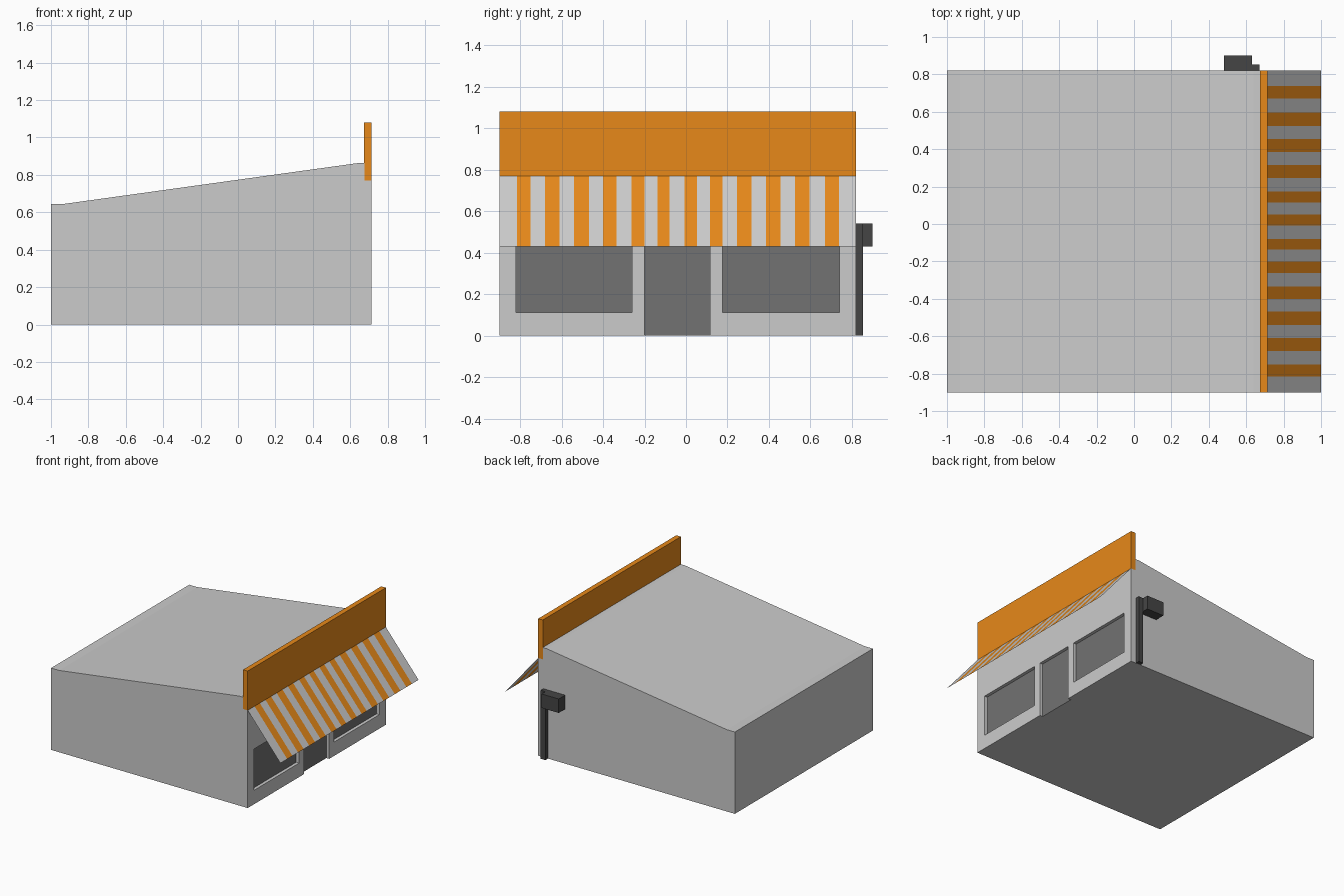
import bpy, bmesh

if "Cube" in bpy.data.objects:
    bpy.data.objects.remove(bpy.data.objects["Cube"])

Y0, Y1 = -0.90, 0.82      # building depth range
WALL_X = 0.715            # shop front plane
RECESS_X = 0.69           # back of door and window recesses


def material(name, rgb):
    m = bpy.data.materials.new(name)
    m.diffuse_color = (*rgb, 1)
    m.use_nodes = True
    m.node_tree.nodes["Principled BSDF"].inputs["Base Color"].default_value = m.diffuse_color
    return m


def finish(name, bm, mats=()):
    me = bpy.data.meshes.new(name)
    bm.to_mesh(me)
    bm.free()
    ob = bpy.data.objects.new(name, me)
    bpy.context.collection.objects.link(ob)
    for m in mats:
        me.materials.append(m)
    return ob


def prism(name, profile, y0, y1, mats=()):
    """Extrude an x-z profile along y."""
    bm = bmesh.new()
    face = bm.faces.new([bm.verts.new((x, y0, z)) for x, z in profile])
    ext = bmesh.ops.extrude_face_region(bm, geom=[face])
    for v in ext["geom"]:
        if isinstance(v, bmesh.types.BMVert):
            v.co.y = y1
    bmesh.ops.recalc_face_normals(bm, faces=bm.faces)
    return finish(name, bm, mats)


def box(name, x, y, z, mats=()):
    return prism(name, [(x[0], z[0]), (x[1], z[0]), (x[1], z[1]), (x[0], z[1])], *y, mats)


orange = material("orange", (0.80, 0.25, 0.01))
grey = material("light_grey", (0.8, 0.8, 0.8))
glass = material("dark_glass", (0.17, 0.17, 0.17))
dark = material("dark_metal", (0.06, 0.06, 0.06))

# Building with a sloping roof and a notch for the sign
body = prism("building", [(-1, 0), (WALL_X, 0), (WALL_X, 0.77), (0.675, 0.77),
                          (0.675, 0.863), (0.64, 0.863), (-0.93, 0.645), (-1, 0.645)],
             Y0, Y1, [grey, glass])

# Recessed windows and door
openings = {"left_window": (-0.82, -0.26, 0.11), "door": (-0.20, 0.115, -0.1),
            "right_window": (0.175, 0.74, 0.11)}
bpy.context.view_layer.objects.active = body
for name, (a, b, z) in openings.items():
    cutter = box(name + "_cutter", (RECESS_X, 0.8), (a, b), (z, 0.435), [grey])
    cutter.hide_render = True
    mod = body.modifiers.new(name, "BOOLEAN")
    mod.operation = "DIFFERENCE"
    mod.solver = "EXACT"
    mod.object = cutter
    bpy.ops.object.modifier_apply(modifier=mod.name)
    bpy.data.objects.remove(cutter)

# Dark panes at the back of each recess
for p in body.data.polygons:
    p.material_index = int(p.normal.x > 0.9 and abs(p.center.x - RECESS_X) < 0.005)

# Sign board
box("sign_board", (0.675, WALL_X), (Y0, Y1), (0.77, 1.08), [orange])

# Striped awning: one thin sloping sheet
edges = [Y0, -0.815, -0.75, -0.68, -0.61, -0.54, -0.468, -0.40, -0.335, -0.262, -0.20,
         -0.137, -0.08, -0.008, 0.052, 0.115, 0.175, 0.245, 0.315, 0.385, 0.455,
         0.525, 0.595, 0.67, 0.738, Y1]
bm = bmesh.new()
rows = [(bm.verts.new((WALL_X, y, 0.77)), bm.verts.new((1.0, y, 0.43))) for y in edges]
for i, (p, q) in enumerate(zip(rows, rows[1:])):
    bm.faces.new((p[0], p[1], q[1], q[0])).material_index = i % 2
finish("awning", bm, [grey, orange])

# Post and box on the side wall
box("side_post", (0.63, 0.67), (Y1, 0.853), (0, 0.54), [dark])
box("side_box", (0.48, 0.63), (Y1, 0.90), (0.43, 0.54), [dark])
